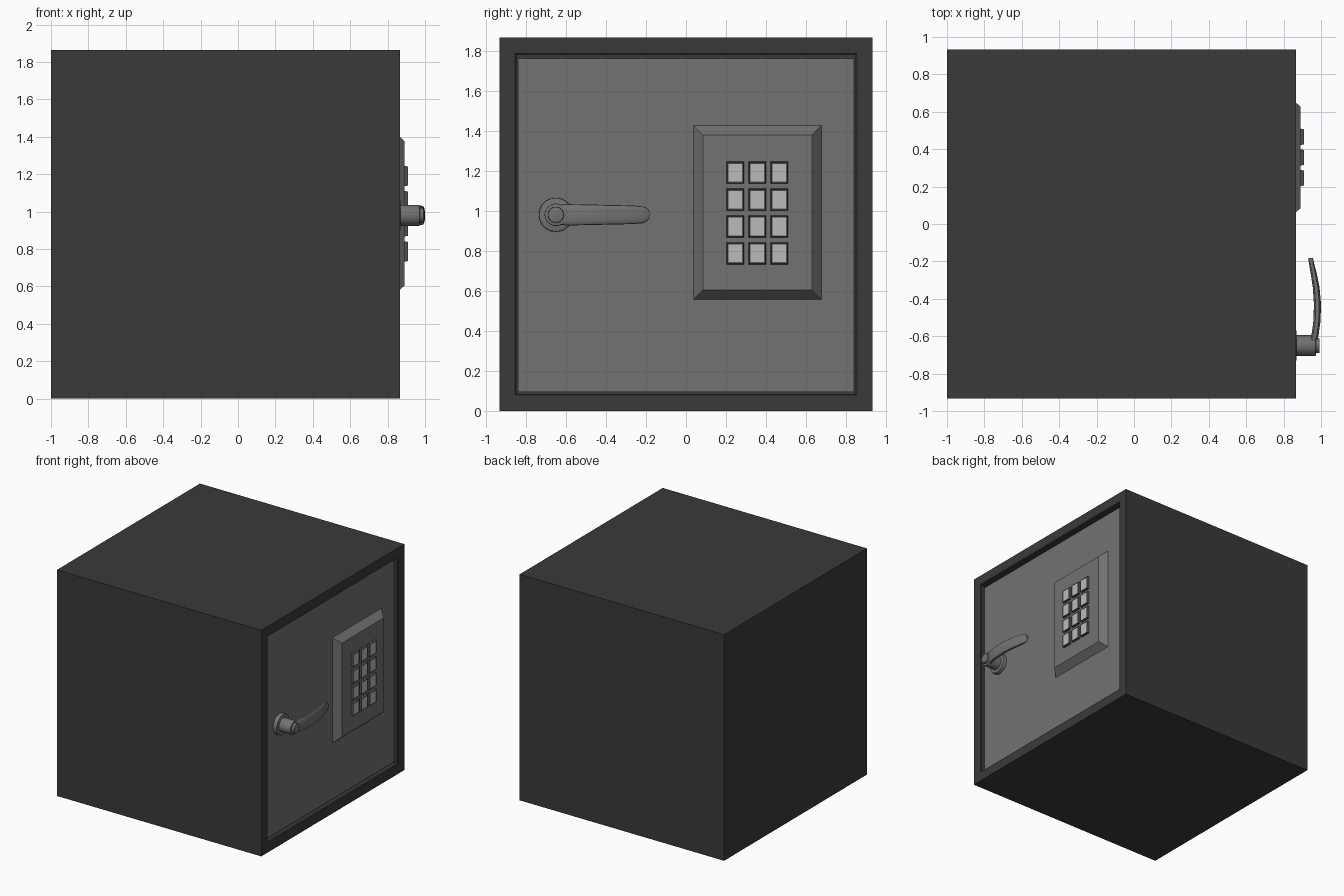
import bpy, bmesh, math
from mathutils import Matrix, Vector

old = bpy.data.objects.get("Cube")
if old:
    bpy.data.objects.remove(old, do_unlink=True)


def material(name, v):
    m = bpy.data.materials.new(name)
    m.use_nodes = True
    m.diffuse_color = (v, v, v, 1)
    m.node_tree.nodes["Principled BSDF"].inputs["Base Color"].default_value = (v, v, v, 1)
    return m


charcoal = material("charcoal", 0.042)
steel = material("steel_grey", 0.17)
key_grey = material("key_light_grey", 0.50)
rim_grey = material("key_rim_grey", 0.085)


def finish(name, bm, mats, smooth=False):
    bmesh.ops.recalc_face_normals(bm, faces=bm.faces)
    mesh = bpy.data.meshes.new(name)
    bm.to_mesh(mesh)
    bm.free()
    for m in mats:
        mesh.materials.append(m)
    ob = bpy.data.objects.new(name, mesh)
    bpy.context.collection.objects.link(ob)
    if smooth:
        bpy.ops.object.select_all(action="DESELECT")
        ob.select_set(True)
        bpy.context.view_layer.objects.active = ob
        bpy.ops.object.shade_smooth_by_angle(angle=math.radians(35))
    return ob


def block(x, y, z, taper=0.0):
    """Box from ranges; the +x face can be drawn in by taper."""
    bm = bmesh.new()
    bmesh.ops.create_cube(bm, size=1)
    for v in bm.verts:
        outer = v.co.x > 0
        co = [r[0] if c < 0 else r[1] for c, r in zip(v.co, (x, y, z))]
        if outer:
            co[1] -= math.copysign(taper, v.co.y)
            co[2] -= math.copysign(taper, v.co.z)
        v.co = co
    bm.normal_update()
    return bm


def outer_face(bm):
    return max(bm.faces, key=lambda f: f.calc_center_median().x)


def disc(name, x0, x1, radius, chamfer):
    """Turned disc along x, centred on the handle axis."""
    bm = bmesh.new()
    bmesh.ops.create_cone(bm, cap_ends=True, segments=32, radius1=radius,
                          radius2=radius, depth=x1 - x0)
    rim = [e for e in bm.edges if all(v.co.z > 0 for v in e.verts)]
    bmesh.ops.bevel(bm, geom=rim, offset=chamfer, segments=2, profile=0.5, affect="EDGES")
    bm.transform(Matrix.Translation(((x0 + x1) / 2, PIVOT_Y, PIVOT_Z))
                 @ Matrix.Rotation(math.pi / 2, 4, "Y"))
    return finish(name, bm, [steel], True)


FRONT, DOOR, PANEL = 0.865, 0.835, 0.89
PIVOT_Y, PIVOT_Z = -0.65, 0.98

# Cabinet with a recessed doorway
bm = block((-1, FRONT), (-0.932, 0.932), (0, 1.865))
face = outer_face(bm)
bmesh.ops.inset_region(bm, faces=[face], thickness=0.079, use_even_offset=True)
bmesh.ops.inset_region(bm, faces=[face], thickness=0.006, depth=-0.006, use_even_offset=True)
moved = bmesh.ops.extrude_face_region(bm, geom=[face])
bmesh.ops.translate(bm, vec=(-0.09, 0, 0),
                    verts=[g for g in moved["geom"] if isinstance(g, bmesh.types.BMVert)])
bmesh.ops.delete(bm, geom=[face], context="FACES")
finish("cabinet", bm, [charcoal])

# Door and bevelled keypad panel
finish("door", block((0.77, DOOR), (-0.838, 0.838), (0.094, 1.76)), [steel])
finish("keypad_panel", block((DOOR - 0.005, PANEL), (0.032, 0.68), (0.552, 1.43), 0.052), [steel])

# Keys: dark rim with a light inset top
for row in range(4):
    for col in range(3):
        y, z = 0.246 + 0.11 * col, 0.787 + 0.1345 * row
        bm = block((PANEL - 0.005, 0.908), (y - 0.045, y + 0.045), (z - 0.056, z + 0.056), 0.005)
        face = outer_face(bm)
        bmesh.ops.inset_region(bm, faces=[face], thickness=0.007, depth=-0.002, use_even_offset=True)
        face.material_index = 1
        finish(f"key_{row + 1}_{col + 1}", bm, [rim_grey, key_grey])

# Handle base, spindle and end cap
disc("handle_flange", DOOR - 0.005, 0.868, 0.085, 0.006)
disc("handle_spindle", 0.86, 0.972, 0.056, 0.004)
disc("handle_cap", 0.96, 0.993, 0.04, 0.005)

# Lever: rounded sections swept along a bowed path (y, x, half height, half depth)
stations = [(-0.655, 0.948, 0.046, 0.014), (-0.60, 0.967, 0.053, 0.019),
            (-0.52, 0.978, 0.052, 0.019), (-0.43, 0.981, 0.050, 0.019),
            (-0.34, 0.974, 0.048, 0.018), (-0.26, 0.960, 0.046, 0.016),
            (-0.215, 0.950, 0.042, 0.014), (-0.192, 0.946, 0.031, 0.013),
            (-0.182, 0.944, 0.015, 0.012)]
bm = bmesh.new()
rings = []
for y, x, h, d in stations:
    ring = []
    for i in range(20):
        a = math.tau * i / 20
        c, s = math.cos(a), math.sin(a)
        ring.append(bm.verts.new(Vector((x + d * math.copysign(abs(c) ** 0.6, c), y,
                                         PIVOT_Z + h * math.copysign(abs(s) ** 0.8, s)))))
    rings.append(ring)
for a, b in zip(rings, rings[1:]):
    for i in range(20):
        j = (i + 1) % 20
        bm.faces.new((a[i], a[j], b[j], b[i]))
bm.faces.new(rings[0])
bm.faces.new(rings[-1])
finish("handle_lever", bm, [steel], True)
